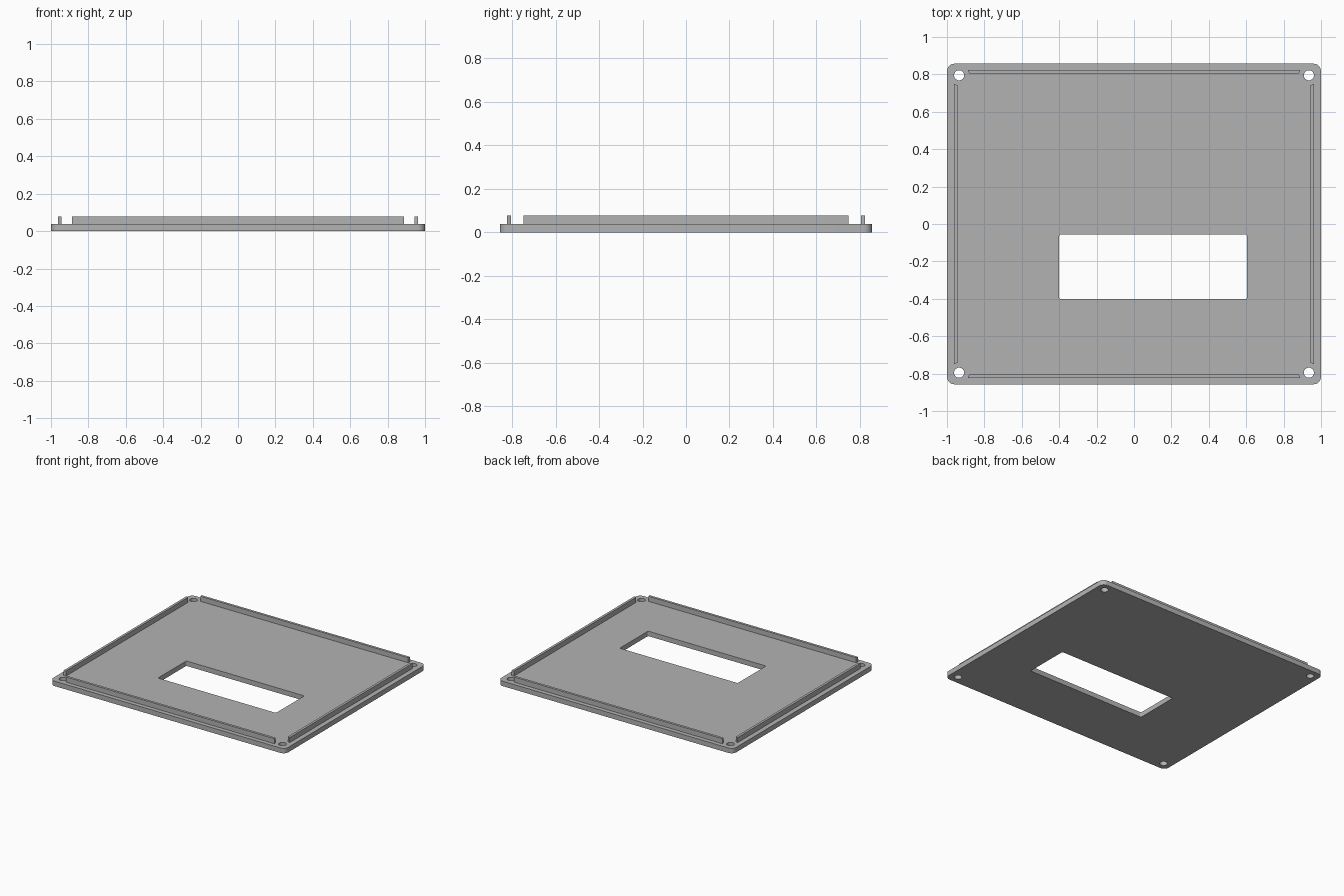
import bpy
import bmesh
from math import cos, sin, pi

if "Cube" in bpy.data.objects:
    bpy.data.objects.remove(bpy.data.objects["Cube"], do_unlink=True)

HALF_X, HALF_Y = 1.0, 0.857
PLATE_TOP, LIP_TOP = 0.038, 0.077

grey = bpy.data.materials.new("light grey plastic")
grey.use_nodes = True
colour = (0.45, 0.45, 0.45, 1)
grey.diffuse_color = colour
grey.node_tree.nodes["Principled BSDF"].inputs["Base Color"].default_value = colour


def rounded_rect(cx, cy, hx, hy, r, steps=8):
    """Outline of a rectangle with rounded corners."""
    points = []
    for i, (sx, sy) in enumerate([(1, 1), (-1, 1), (-1, -1), (1, -1)]):
        for k in range(steps + 1):
            a = (i + k / steps) * pi / 2
            points.append((cx + sx * (hx - r) + r * cos(a),
                           cy + sy * (hy - r) + r * sin(a)))
    return points


def circle(cx, cy, r, sides=32):
    return [(cx + r * cos(2 * pi * k / sides), cy + r * sin(2 * pi * k / sides))
            for k in range(sides)]


def extruded(name, outlines, z0, z1):
    """Solid from closed outlines; inner outlines become holes."""
    curve = bpy.data.curves.new(name, "CURVE")
    curve.dimensions = "2D"
    curve.fill_mode = "BOTH"
    curve.extrude = (z1 - z0) / 2
    for points in outlines:
        spline = curve.splines.new("POLY")
        spline.points.add(len(points) - 1)
        for p, (x, y) in zip(spline.points, points):
            p.co = (x, y, 0, 1)
        spline.use_cyclic_u = True
    obj = bpy.data.objects.new(name, curve)
    bpy.context.collection.objects.link(obj)
    bpy.ops.object.select_all(action="DESELECT")
    obj.select_set(True)
    bpy.context.view_layer.objects.active = obj
    bpy.ops.object.convert(target="MESH")
    obj = bpy.context.object
    # weld the caps to the walls
    bm = bmesh.new()
    bm.from_mesh(obj.data)
    bmesh.ops.remove_doubles(bm, verts=bm.verts, dist=0.0001)
    bmesh.ops.translate(bm, verts=bm.verts, vec=(0, 0, (z0 + z1) / 2))
    bmesh.ops.recalc_face_normals(bm, faces=bm.faces)
    bm.to_mesh(obj.data)
    bm.free()
    obj.data.materials.clear()
    obj.data.materials.append(grey)
    bpy.ops.object.shade_smooth_by_angle()
    return obj


# Cover plate with display window and four screw holes
outlines = [rounded_rect(0, 0, HALF_X, HALF_Y, 0.04),
            rounded_rect(0.102, -0.229, 0.502, 0.172, 0.008, 4)]
outlines += [circle(sx * 0.935, sy * 0.795, 0.027)
             for sx in (-1, 1) for sy in (-1, 1)]
extruded("cover_plate", outlines, 0, PLATE_TOP)

# Locating lips along the four edges, with slightly slanted ends
for side, s in (("front", -1), ("back", 1)):
    lip = [(-0.888, s * 0.824), (0.888, s * 0.824),
           (0.882, s * 0.805), (-0.882, s * 0.805)]
    extruded(side + "_lip", [lip], PLATE_TOP, LIP_TOP)
for side, s in (("right", -1), ("left", 1)):
    lip = [(s * 0.963, -0.748), (s * 0.963, 0.748),
           (s * 0.944, 0.742), (s * 0.944, -0.742)]
    extruded(side + "_lip", [lip], PLATE_TOP, LIP_TOP)
